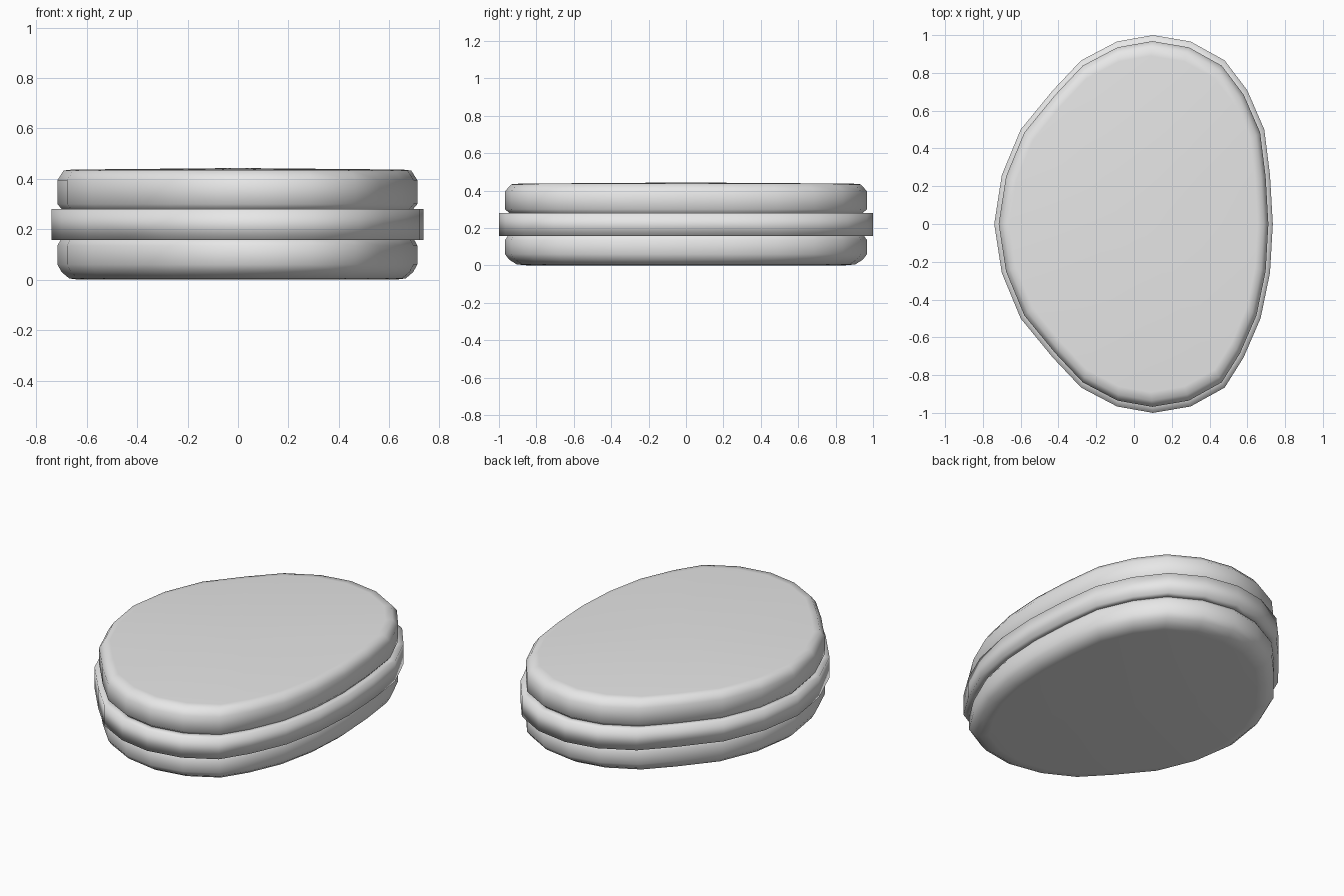
import bpy
import bmesh
from math import cos, pi

cube = bpy.data.objects.get("Cube")
if cube:
    bpy.data.objects.remove(cube)

grey = bpy.data.materials.new("light grey")
grey.use_nodes = True
colour = (0.8, 0.8, 0.8, 1)
grey.diffuse_color = colour
grey.node_tree.nodes["Principled BSDF"].inputs["Base Color"].default_value = colour

# Egg-shaped outline: x at equal angle steps clockwise from the back
OUTLINE_X = [0.10, 0.30, 0.48, 0.60, 0.69, 0.72, 0.735, 0.72, 0.67, 0.58, 0.48, 0.30,
             0.10, -0.09, -0.28, -0.43, -0.60, -0.70, -0.74, -0.70, -0.60, -0.43, -0.28, -0.09]
COUNT = len(OUTLINE_X)
OUTLINE = [(x, cos(2 * pi * i / COUNT)) for i, x in enumerate(OUTLINE_X)]


def egg_solid(name, profile, bottom_z=None, top_z=None):
    """Stack scaled outlines along (scale, z); cap an end with a fan, or close the loop."""
    bm = bmesh.new()
    rings = [[bm.verts.new((x * s, y * s, z)) for x, y in OUTLINE] for s, z in profile]
    closed = bottom_z is None and top_z is None
    pairs = list(zip(rings, rings[1:]))
    if closed:
        pairs.append((rings[-1], rings[0]))
    for low, high in pairs:
        for i in range(COUNT):
            j = (i + 1) % COUNT
            bm.faces.new((low[i], low[j], high[j], high[i]))
    for ring, z in ((rings[0], bottom_z), (rings[-1], top_z)):
        if z is not None:
            centre = bm.verts.new((0, 0, z))
            for i in range(COUNT):
                bm.faces.new((ring[i], ring[(i + 1) % COUNT], centre))
    bmesh.ops.recalc_face_normals(bm, faces=bm.faces)
    for face in bm.faces:
        face.smooth = True
    mesh = bpy.data.meshes.new(name)
    bm.to_mesh(mesh)
    bm.free()
    mesh.materials.append(grey)
    obj = bpy.data.objects.new(name, mesh)
    bpy.context.collection.objects.link(obj)
    return obj


# Rounded lower and upper shells
egg_solid("lower_shell", [(0.85, 0.0), (0.905, 0.005), (0.945, 0.03), (0.968, 0.06),
                          (0.968, 0.135), (0.95, 0.16), (0.93, 0.17)], 0.0, 0.17)
egg_solid("upper_shell", [(0.93, 0.27), (0.945, 0.28), (0.968, 0.3), (0.968, 0.395),
                          (0.935, 0.433), (0.89, 0.437)], 0.27, 0.443)

# Protruding band between the shells
egg_solid("middle_band", [(0.92, 0.158), (1.0, 0.158), (1.0, 0.28), (0.92, 0.28)])
